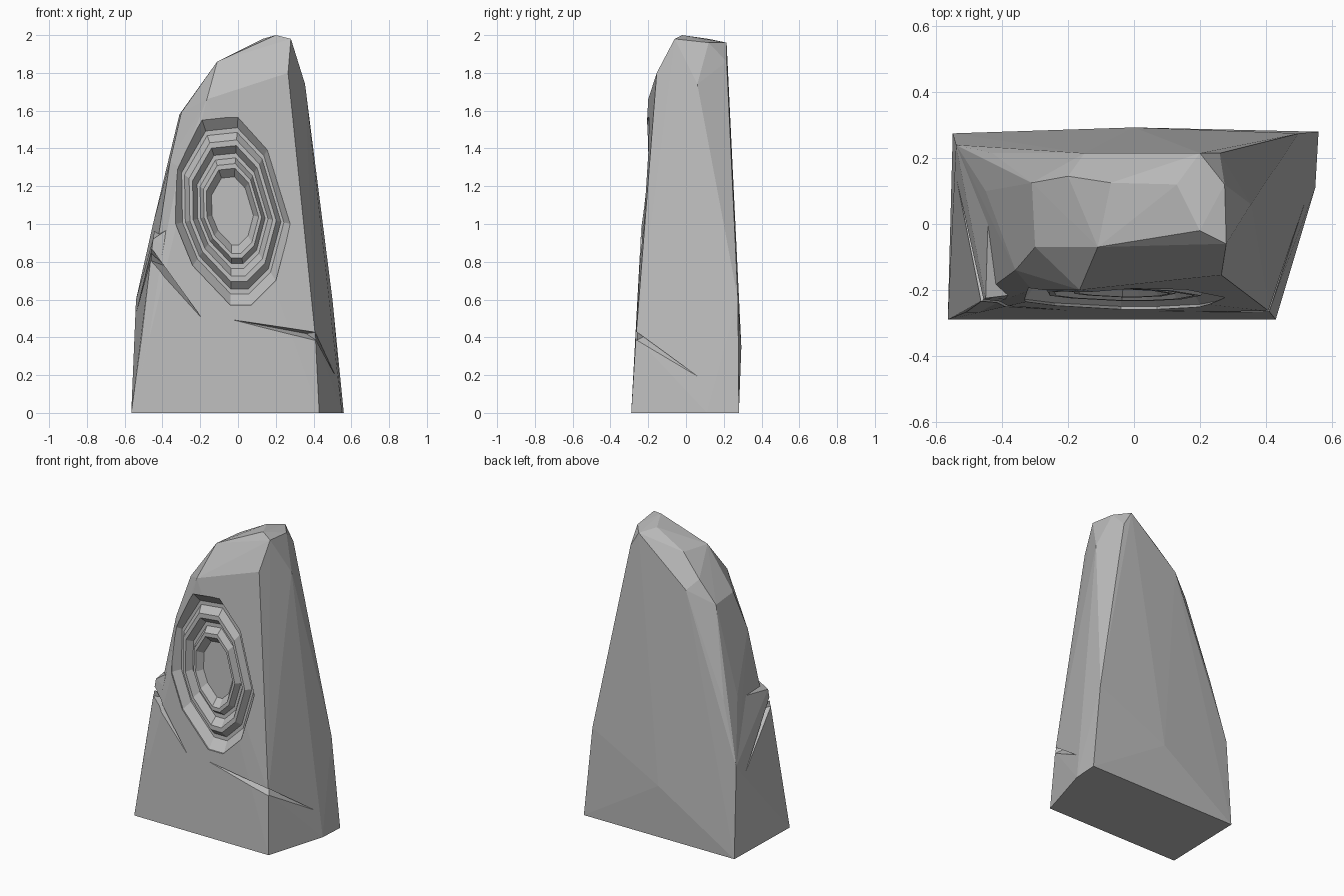
import bpy, bmesh

cube = bpy.data.objects.get("Cube")
if cube:
    bpy.data.objects.remove(cube, do_unlink=True)

stone = bpy.data.materials.new("grey stone")
stone.use_nodes = True
GREY = (0.5, 0.5, 0.5, 1)
stone.diffuse_color = GREY
stone.node_tree.nodes["Principled BSDF"].inputs["Base Color"].default_value = GREY


def add_object(name, bm):
    bmesh.ops.recalc_face_normals(bm, faces=bm.faces)
    mesh = bpy.data.meshes.new(name)
    bm.to_mesh(mesh)
    bm.free()
    mesh.materials.append(stone)
    obj = bpy.data.objects.new(name, mesh)
    bpy.context.collection.objects.link(obj)
    return obj


def hull(name, points):
    """Faceted convex chunk spanning the points."""
    bm = bmesh.new()
    for p in points:
        bm.verts.new(p)
    result = bmesh.ops.convex_hull(bm, input=bm.verts)
    loose = [g for g in set(result["geom_interior"] + result["geom_unused"])
             if isinstance(g, bmesh.types.BMVert)]
    bmesh.ops.delete(bm, geom=loose, context="VERTS")
    return add_object(name, bm)


def combine(target, tool, operation):
    """Apply a boolean and discard the tool."""
    tool.hide_render = True
    mod = target.modifiers.new("combine", "BOOLEAN")
    mod.solver = "EXACT"
    mod.operation = operation
    mod.object = tool
    bpy.context.view_layer.objects.active = target
    bpy.ops.object.modifier_apply(modifier=mod.name)
    bpy.data.objects.remove(tool, do_unlink=True)


# Standing slab: foot, sides, back edge and rounded crown
foot = [(-.565, -.29, 0), (.43, -.29, 0), (.55, .11, 0), (.56, .28, 0), (-.55, .275, 0)]
sides = [(.41, -.265, .4), (.5, .275, .6), (0, .293, .35), (-.54, .24, .6),
         (-.45, .1, 1), (-.43, .215, 1), (-.33, -.215, 1), (-.36, -.14, 1.33),
         (-.31, -.2, 1.3), (-.15, .215, 1.67), (.355, .06, 1.74)]
crown = [(.2, -.02, 2), (.28, -.06, 1.98), (.265, -.155, 1.8), (.2, .215, 1.96),
         (.26, .215, 1.86), (.275, .12, 1.96), (.13, .12, 1.98), (-.11, -.07, 1.86),
         (-.07, .125, 1.87), (-.165, -.2, 1.66), (-.3, -.07, 1.59),
         (-.31, .125, 1.58), (-.2, .145, 1.73)]
slab = hull("stone_slab", foot + sides + crown)

# Thicker lower part, ending in a ledge
ledge = [(-.51, -.268, .4), (-.45, -.225, .92), (-.33, -.21, 1), (-.44, .1, .98),
         (.41, -.265, .4), (.4, .2, .9), (.25, -.19, .95), (-.54, .24, .6)]
combine(slab, hull("lower_ledge", foot + ledge), "UNION")


# Cracks that wrap around the front corners
def crack(front_tip, side_tip, top, bottom, inner):
    for tip in (front_tip, side_tip):
        combine(slab, hull("crack_cutter", [tip, top, bottom, inner]), "DIFFERENCE")


crack((-.04, -.265, .495), (.54, .1, .16), (.44, -.3, .43), (.45, -.31, .36),
      (.36, -.19, .42))
crack((-.19, -.262, .5), (-.545, .15, .52), (-.48, -.26, .9), (-.5, -.28, .82),
      (-.39, -.15, .78))

# Carved concentric rings: an uneven outline repeated at smaller sizes
outline = [(-.19, 1.55), (0, 1.57), (.16, 1.4), (.28, 1), (.2, .7), (.07, .57),
           (-.04, .57), (-.24, .78), (-.33, 1), (-.335, 1.3)]
CX, CZ = -.03, 1.07
profile = [(1, -.2), (1, 0), (.88, .05), (.83, .05), (.75, .01), (.69, .01),
           (.61, .055), (.56, .055), (.5, .015), (.45, .015), (.36, .06)]
bm = bmesh.new()
loops = []
for scale, depth in profile:
    loop = []
    for x, z in outline:
        px, pz = CX + (x - CX) * scale, CZ + (z - CZ) * scale
        loop.append(bm.verts.new((px, -.25 + .05 * (pz - .57) + depth, pz)))
    loops.append(loop)
count = len(outline)
for a, b in zip(loops, loops[1:]):
    for i in range(count):
        j = (i + 1) % count
        bm.faces.new((a[i], a[j], b[j], b[i]))
bm.faces.new(loops[0])
bm.faces.new(loops[-1])
combine(slab, add_object("ring_cutter", bm), "DIFFERENCE")

# Flat faceted stone
for face in slab.data.polygons:
    face.use_smooth = False
    face.material_index = 0
slab.data.materials.clear()
slab.data.materials.append(stone)
